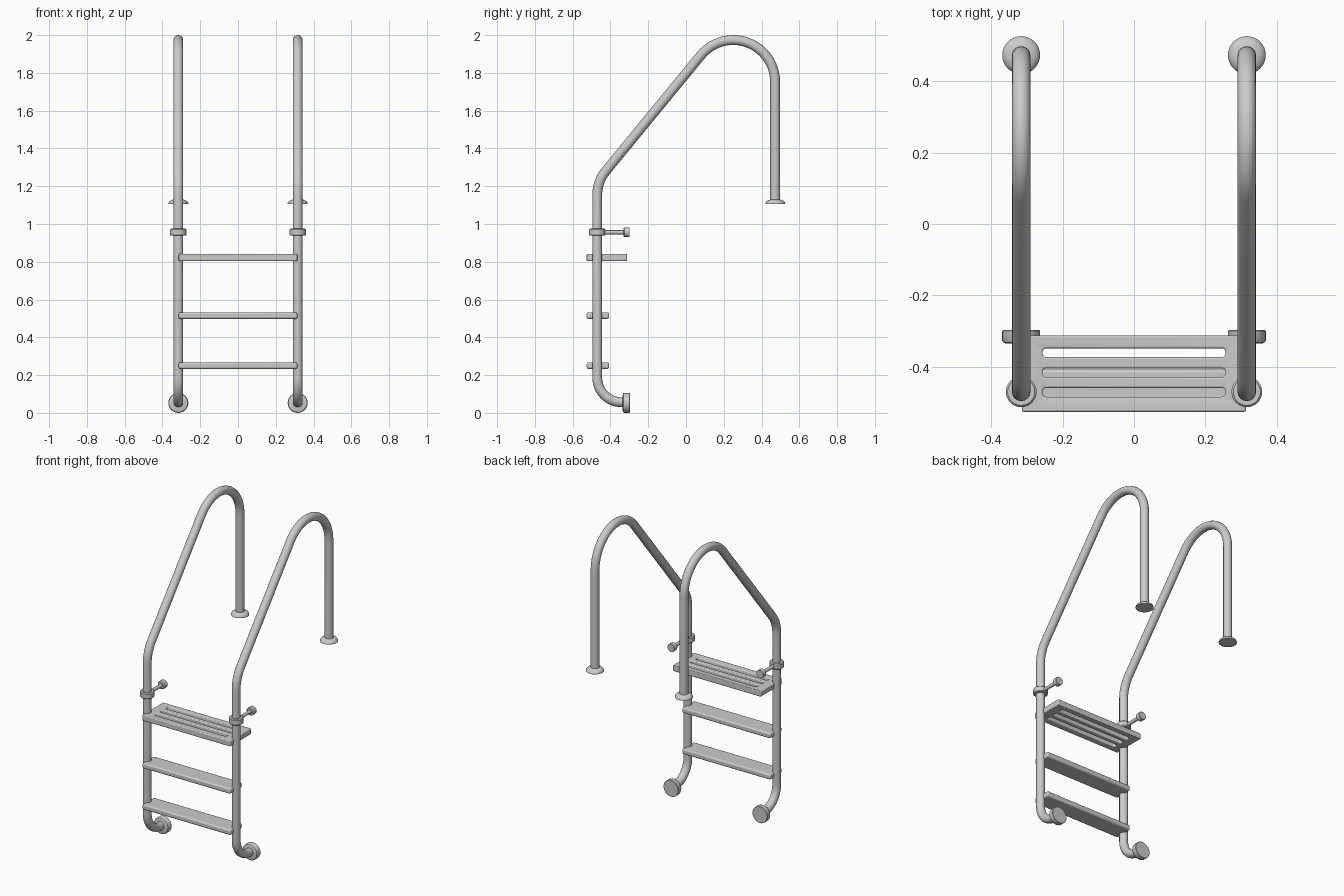
import bpy, bmesh
from math import radians, sin, cos, tan, atan2, pi
from mathutils import Matrix, Vector

if "Cube" in bpy.data.objects:
    bpy.data.objects.remove(bpy.data.objects["Cube"])

RAIL_X, RAIL_Y, TUBE_R = 0.316, -0.47, 0.026


def add_mesh(name, bm, angle=35):
    bmesh.ops.recalc_face_normals(bm, faces=bm.faces[:])
    me = bpy.data.meshes.new(name)
    bm.to_mesh(me)
    bm.free()
    ob = bpy.data.objects.new(name, me)
    bpy.context.collection.objects.link(ob)
    activate(ob)
    bpy.ops.object.shade_smooth_by_angle(angle=radians(angle))
    return ob


def activate(ob):
    bpy.ops.object.select_all(action='DESELECT')
    ob.select_set(True)
    bpy.context.view_layer.objects.active = ob


def lathe(name, profile, loc, along_y=False, steps=32):
    """Revolve (radius, height) points about z, or about y."""
    bm = bmesh.new()
    vs = [bm.verts.new((r, 0, h)) for r, h in profile]
    es = [bm.edges.new(p) for p in zip(vs, vs[1:])]
    bmesh.ops.spin(bm, geom=vs + es, cent=(0, 0, 0), axis=(0, 0, 1),
                   angle=2 * pi, steps=steps)
    bmesh.ops.remove_doubles(bm, verts=bm.verts[:], dist=1e-5)
    m = Matrix.Translation(loc)
    if along_y:
        m = m @ Matrix.Rotation(-pi / 2, 4, 'X')
    bm.transform(m)
    return add_mesh(name, bm)


def tube(name, pts, x, radius):
    """Sweep a round section along (y, z) points at the given x."""
    cu = bpy.data.curves.new(name, 'CURVE')
    cu.dimensions = '3D'
    cu.bevel_depth = radius
    cu.bevel_resolution = 6
    cu.use_fill_caps = True
    sp = cu.splines.new('POLY')
    sp.points.add(len(pts) - 1)
    for p, (y, z) in zip(sp.points, pts):
        p.co = (x, y, z, 1)
    ob = bpy.data.objects.new(name, cu)
    bpy.context.collection.objects.link(ob)
    activate(ob)
    bpy.ops.object.convert(target='MESH')
    bpy.ops.object.shade_smooth_by_angle(angle=radians(40))
    return ob


def arc(cy, cz, r, a0, a1, n):
    return [(cy + r * cos(radians(a0 + (a1 - a0) * i / n)),
             cz + r * sin(radians(a0 + (a1 - a0) * i / n))) for i in range(n + 1)]


def box(bm, x, y0, y1, z0, z1):
    m = Matrix.Translation((0, (y0 + y1) / 2, (z0 + z1) / 2)) @ Matrix.Diagonal((2 * x, y1 - y0, z1 - z0, 1))
    return bmesh.ops.create_cube(bm, size=1, matrix=m)['verts']


def step(name, y0, y1, z0, z1, slots=()):
    bm = bmesh.new()
    box(bm, 0.314, y0, y1, z0, z1)
    ob = add_mesh(name, bm)
    if slots:
        # rounded slot cutters
        bm = bmesh.new()
        for a, b in slots:
            box(bm, 0.256, a, b, z0 - 0.1, z1 + 0.1)
        upright = [e for e in bm.edges if abs(e.verts[0].co.z - e.verts[1].co.z) > 0.1]
        bmesh.ops.bevel(bm, geom=upright, offset=0.01, segments=4, profile=0.5, affect='EDGES')
        cutter = add_mesh("slot_cutter", bm)
        cutter.hide_render = True
        mod = ob.modifiers.new("slots", 'BOOLEAN')
        mod.object, mod.operation, mod.solver = cutter, 'DIFFERENCE', 'EXACT'
        activate(ob)
        bpy.ops.object.modifier_apply(modifier=mod.name)
        bpy.data.objects.remove(cutter)
    mod = ob.modifiers.new("rounding", 'BEVEL')
    mod.width, mod.segments = 0.005 if slots else 0.009, 3
    mod.limit_method, mod.angle_limit = 'ANGLE', radians(40)
    activate(ob)
    bpy.ops.object.modifier_apply(modifier=mod.name)
    bpy.ops.object.shade_smooth_by_angle(angle=radians(35))
    return ob


# Handrail path in the side plane: foot bend, upright, slope, top arch, drop
slope = 50.6
top_c, top_r = (0.25, 1.752), 0.222
ty, tz = (top_c[0] - top_r * sin(radians(slope)), top_c[1] + top_r * cos(radians(slope)))
corner_z = tz - (ty - RAIL_Y) * tan(radians(slope))
bend_r = 0.2
start_z = corner_z - bend_r * tan(radians((90 - slope) / 2))
path = [(-0.32, 0.056)]
path += arc(RAIL_Y + 0.13, 0.186, 0.13, 270, 180, 12)
path += arc(RAIL_Y + bend_r, start_z, bend_r, 180, 90 + slope, 8)
path += arc(*top_c, top_r, 90 + slope, 0, 22)
path += [(0.472, 1.11)]

for side, x in (("left", -RAIL_X), ("right", RAIL_X)):
    tube(side + "_handrail", path, x, TUBE_R)
    # domed deck flange
    lathe(side + "_deck_flange",
          [(0, 0), (0.053, 0), (0.053, 0.005), (0.049, 0.013), (0.041, 0.019), (0.028, 0.024), (0, 0.024)],
          (x, 0.473, 1.105))
    # wall pad on the foot
    lathe(side + "_foot_pad",
          [(0, 0), (0.042, 0), (0.050, 0.003), (0.053, 0.008), (0.053, 0.036), (0.051, 0.038), (0, 0.038)],
          (x, -0.335, 0.053), True)
    # clamp collar with spacer rod and bumper
    lathe(side + "_clamp_collar",
          [(0, -0.019), (0.038, -0.019), (0.043, -0.014), (0.043, 0.014), (0.038, 0.019), (0, 0.019)],
          (x, RAIL_Y, 0.957))
    tube(side + "_spacer_rod", [(RAIL_Y + 0.02, 0.956), (-0.32, 0.956)], x, 0.011)
    lathe(side + "_bumper",
          [(0, 0), (0.020, 0), (0.026, 0.005), (0.026, 0.031), (0.024, 0.033), (0, 0.033)],
          (x, -0.331, 0.956), True)

# Treads
step("top_step", -0.526, -0.312, 0.804, 0.841,
     [(-0.373, -0.348), (-0.429, -0.404), (-0.484, -0.459)])
step("middle_step", -0.526, -0.407, 0.498, 0.532)
step("bottom_step", -0.526, -0.407, 0.233, 0.267)
